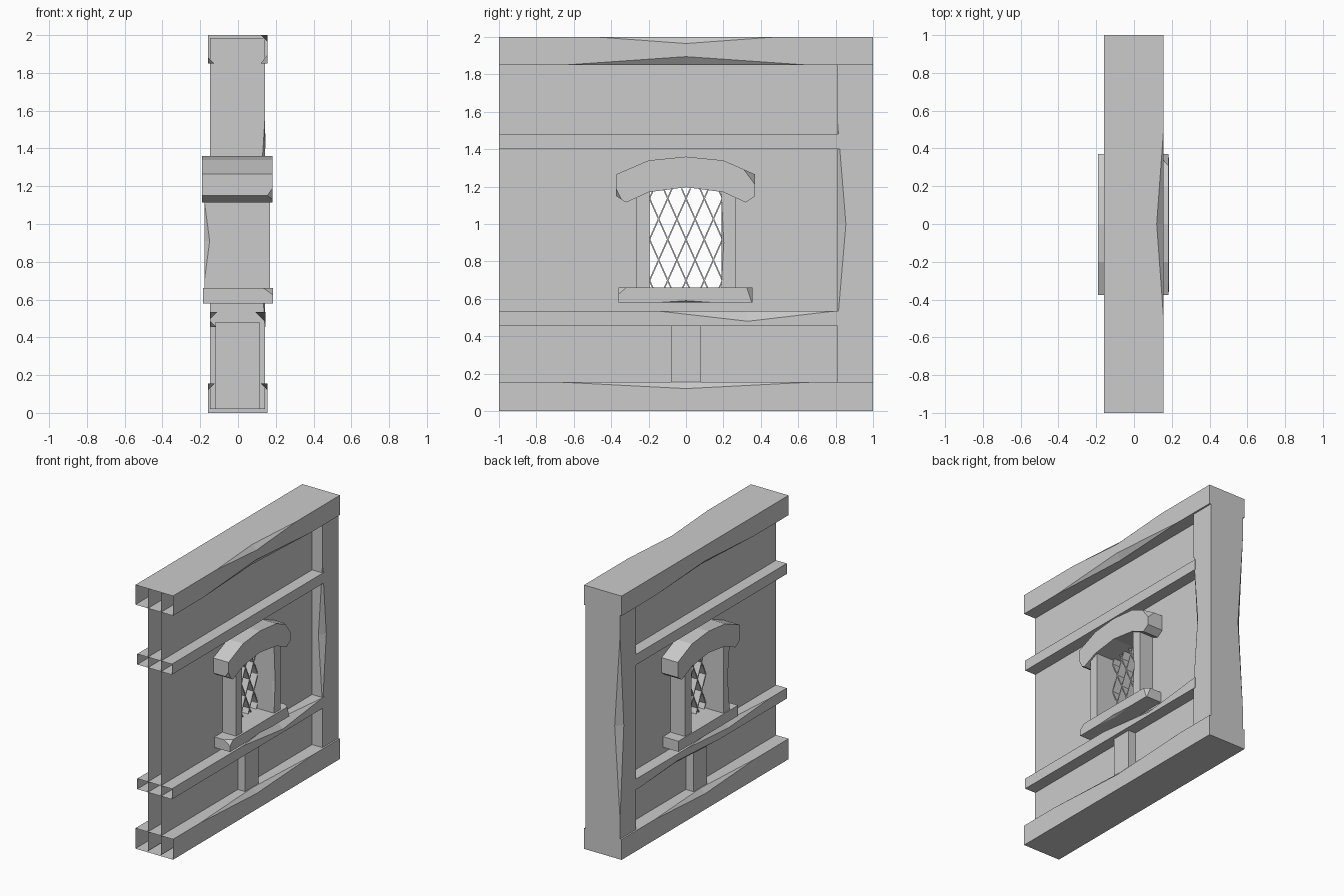
import bpy, bmesh
from mathutils import Vector

old = bpy.data.objects.get("Cube")
if old:
    bpy.data.objects.remove(old, do_unlink=True)

stone = bpy.data.materials.new("plain grey")
stone.use_nodes = True
GREY = (0.6, 0.6, 0.6, 1)
stone.diffuse_color = GREY
stone.node_tree.nodes["Principled BSDF"].inputs["Base Color"].default_value = GREY


def finish(name, bm, open_end=False, chops=()):
    """Weld, orient, optionally chop corners and open the front end."""
    bmesh.ops.remove_doubles(bm, verts=bm.verts, dist=1e-5)
    bmesh.ops.recalc_face_normals(bm, faces=bm.faces)
    for point, normal in chops:
        cut = bmesh.ops.bisect_plane(bm, geom=bm.verts[:] + bm.edges[:] + bm.faces[:],
                                     plane_co=point, plane_no=normal, clear_outer=True)
        edges = [g for g in cut["geom_cut"] if isinstance(g, bmesh.types.BMEdge)]
        bmesh.ops.edgeloop_fill(bm, edges=edges)
    if open_end:
        ends = [f for f in bm.faces if f.normal.y < -0.9 and f.calc_center_median().y < -0.99]
        bmesh.ops.delete(bm, geom=ends, context="FACES")
    mesh = bpy.data.meshes.new(name)
    bm.to_mesh(mesh)
    bm.free()
    mesh.materials.append(stone)
    obj = bpy.data.objects.new(name, mesh)
    bpy.context.collection.objects.link(obj)
    return obj


def box(name, low, high, dents=(), **options):
    """Box whose edges can carry worn dents: (edge signs, start, middle, end, depths)."""
    bm = bmesh.new()
    worn = {d[0]: d[1:] for d in dents}

    def at(signs):
        return Vector([high[i] if s > 0 else low[i] for i, s in enumerate(signs)])

    def on_edge(signs, axis, value, inward=None, depth=0):
        p = at(signs)
        p[axis] = value
        if inward is not None:
            p[inward] -= signs[inward] * depth
        return p

    def face(points):
        bm.faces.new([bm.verts.new(p) for p in points])

    for axis in range(3):
        b, c = (axis + 1) % 3, (axis + 2) % 3
        for side in (-1, 1):
            corners = []
            for u, v in ((-1, -1), (1, -1), (1, 1), (-1, 1)):
                s = [0, 0, 0]
                s[axis], s[b], s[c] = side, u, v
                corners.append(s)
            points = []
            for p, q in zip(corners, corners[1:] + corners[:1]):
                points.append(at(p))
                key = tuple(i if i == j else 0 for i, j in zip(p, q))
                if key in worn:
                    run = key.index(0)
                    start, mid, end, depth = worn[key]
                    inward = 3 - axis - run
                    extra = [on_edge(key, run, start),
                             on_edge(key, run, mid, inward, depth[inward]),
                             on_edge(key, run, end)]
                    points += extra if q[run] > 0 else extra[::-1]
            face(points)
    for key, (start, mid, end, depth) in worn.items():
        run = key.index(0)
        m1, m2 = [on_edge(key, run, mid, i, depth[i]) for i in range(3) if i != run]
        face([on_edge(key, run, start), m1, m2])
        face([on_edge(key, run, end), m2, m1])
    return finish(name, bm, **options)


def prism(name, outline, x0, x1, **options):
    """Outline in y and z, extruded along x."""
    bm = bmesh.new()
    f = bm.faces.new([bm.verts.new((x0, y, z)) for y, z in outline])
    new = bmesh.ops.extrude_face_region(bm, geom=[f], use_keep_orig=True)["geom"]
    bmesh.ops.translate(bm, vec=(x1 - x0, 0, 0),
                        verts=[v for v in new if isinstance(v, bmesh.types.BMVert)])
    return finish(name, bm, **options)


# Thin wall skins with a window opening
for side, x in (("right", -0.055), ("left", 0.055)):
    bm = bmesh.new()
    ys, zs = (-1, -0.23, 0.23, 0.98), (0.01, 0.62, 1.24, 1.99)
    for i in range(3):
        for j in range(3):
            if (i, j) != (1, 1):
                ring = [(ys[i], zs[j]), (ys[i + 1], zs[j]), (ys[i + 1], zs[j + 1]), (ys[i], zs[j + 1])]
                bm.faces.new([bm.verts.new((x, y, z)) for y, z in (ring if x > 0 else ring[::-1])])
    finish("wall_" + side, bm)

# Heavy beams, open at the front end
D = (0.035, 0.035, 0.035)
box("top_beam", (-0.16, -1, 1.85), (0.155, 1, 2), [
    ((1, 0, 1), -0.48, 0, 0.48, D),
    ((1, 0, -1), -0.65, 0, 0.65, (0.035, 0, 0.045)),
    ((-1, 0, -1), -0.6, 0, 0.6, D)], open_end=True)
box("bottom_beam", (-0.16, -1, 0), (0.155, 1, 0.155), [
    ((1, 0, 1), -0.68, 0, 0.68, D),
    ((-1, 0, 1), -0.6, 0, 0.6, D)], open_end=True)

# Slim rails
box("upper_rail", (-0.145, -1, 1.4), (0.145, 0.83, 1.48), open_end=True)
box("lower_rail", (-0.145, -1, 0.455), (0.145, 0.83, 0.535), [
    ((1, 0, 1), -0.15, 0.33, 0.8, (0.055, 0, 0.055)),
    ((-1, 0, 1), -0.8, -0.3, 0.2, D),
    ((-1, 0, -1), -0.2, 0.3, 0.75, (0.03, 0, 0.03))], open_end=True)

# Corner post and short strut
box("corner_post", (-0.147, 0.81, 0.02), (0.142, 1, 1.985), [
    ((1, -1, 0), 0.47, 1.0, 1.55, (0.035, 0.045, 0)),
    ((-1, 1, 0), 0.3, 1.0, 1.7, (0.045, 0.045, 0))])
box("strut", (-0.12, -0.08, 0.02), (0.115, 0.08, 0.48))

# Window surround
box("jamb_front", (-0.178, -0.265, 0.62), (0.17, -0.195, 1.24), [
    ((-1, -1, 0), 0.7, 0.91, 1.12, (0.028, 0.02, 0))])
box("jamb_back", (-0.178, 0.19, 0.62), (0.17, 0.265, 1.24), [
    ((1, -1, 0), 0.68, 0.9, 1.14, (0.02, 0.012, 0))])
box("sill", (-0.185, -0.36, 0.58), (0.185, 0.355, 0.66), [
    ((1, 0, -1), -0.15, 0, 0.15, (0.02, 0, 0.01))],
    chops=[((0.185, -0.36, 0.625), (1, 1 * -1.2, 1.4)),
           ((0.185, 0.325, 0.66), (1, 1.2, 0.4))])
top = [(-0.375, 1.265), (-0.2, 1.34), (0, 1.36), (0.2, 1.34), (0.37, 1.265)]
under = [(0.37, 1.15), (0.32, 1.115), (0.2, 1.17), (0, 1.197),
         (-0.2, 1.17), (-0.32, 1.115), (-0.375, 1.15)]
prism("arched_header", top + under, -0.19, 0.183,
      chops=[((0.183, 0.37, 1.21), (0.7, 1, 0.75)),
             ((0.183, -0.345, 1.13), (0.7, -1, -0.5))])

# Diagonal lattice, each bar clipped to the opening
HALF, BASE, HEAD = 0.198, 0.645, 1.19
PITCH, SLOPE, WIDE, DEEP = 0.195, 2.25, 0.004, 0.03
for lean in (-1, 1):
    for k in range(-4, 5):
        centre = k * PITCH / 2 * 1.0
        foot = centre - lean * (HEAD - BASE) / 2 / SLOPE
        tip = centre + lean * (HEAD - BASE) / 2 / SLOPE
        if min(foot, tip) > HALF or max(foot, tip) < -HALF:
            continue
        bar = [(foot - WIDE, BASE), (foot + WIDE, BASE), (tip + WIDE, HEAD), (tip - WIDE, HEAD)]
        prism("lattice_bar", bar, -DEEP, DEEP,
              chops=[((0, -HALF, 0), (0, -1, 0)), ((0, HALF, 0), (0, 1, 0))])
